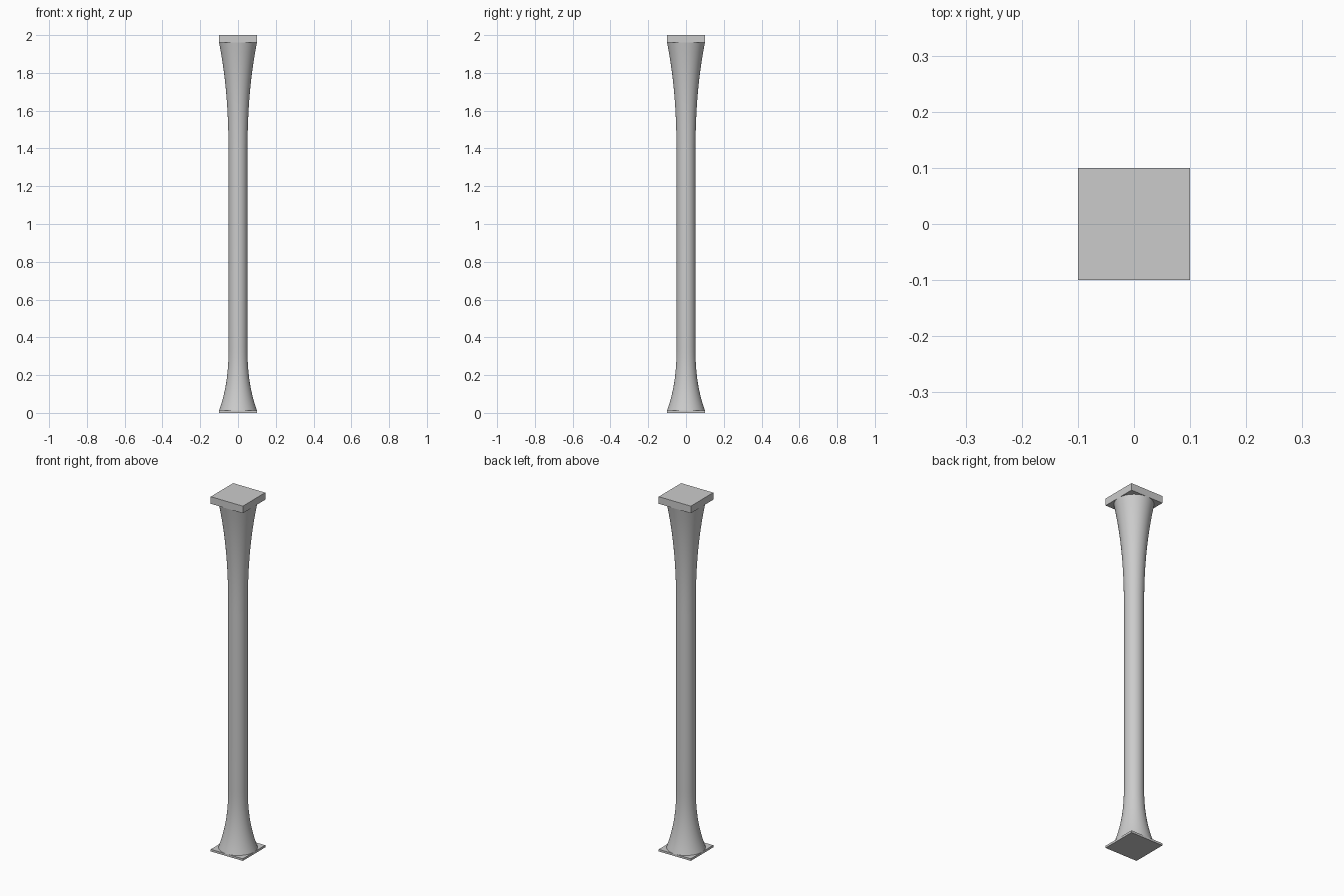
import bpy
import bmesh
import math

cube = bpy.data.objects.get("Cube")
if cube:
    bpy.data.objects.remove(cube, do_unlink=True)

# Single stone colour
stone = bpy.data.materials.new("light grey stone")
stone.use_nodes = True
colour = (0.6, 0.6, 0.6, 1)
stone.diffuse_color = colour
stone.node_tree.nodes["Principled BSDF"].inputs["Base Color"].default_value = colour

HALF = 0.1        # half width of the square slabs
NECK = 0.05       # radius of the straight shaft
BASE_TOP = 0.012
CAP_BOTTOM = 1.96


def finish(name, bm):
    mesh = bpy.data.meshes.new(name)
    bm.to_mesh(mesh)
    bm.free()
    mesh.materials.append(stone)
    obj = bpy.data.objects.new(name, mesh)
    bpy.context.collection.objects.link(obj)
    return obj


def slab(name, low, high):
    bm = bmesh.new()
    bmesh.ops.create_cube(bm, size=1)
    for v in bm.verts:
        v.co.x *= 2 * HALF
        v.co.y *= 2 * HALF
        v.co.z = high if v.co.z > 0 else low
    return finish(name, bm)


def flare(start, end, steps=12):
    """Radius and height pairs from the straight shaft out to a slab."""
    for i in range(steps + 1):
        t = i / steps
        yield NECK + (HALF - NECK) * t ** 2.4, start + (end - start) * t


# Square base plate and capital slab
slab("base_plate", 0, BASE_TOP)
slab("capital_slab", CAP_BOTTOM, 2)

# Round shaft, flaring at both ends
profile = list(flare(0.35, BASE_TOP))[::-1] + list(flare(1.35, CAP_BOTTOM))
bm = bmesh.new()
points = [bm.verts.new((r, 0, z)) for r, z in profile]
edges = [bm.edges.new(pair) for pair in zip(points, points[1:])]
bmesh.ops.spin(bm, geom=points + edges, axis=(0, 0, 1), cent=(0, 0, 0),
               angle=math.tau, steps=48, use_merge=True)
bmesh.ops.remove_doubles(bm, verts=bm.verts, dist=0.0001)
bmesh.ops.recalc_face_normals(bm, faces=bm.faces)
# Make sure the open tube faces outwards
face = bm.faces[:][0]
centre = face.calc_center_median()
if face.normal.x * centre.x + face.normal.y * centre.y < 0:
    bmesh.ops.reverse_faces(bm, faces=bm.faces)
shaft = finish("shaft", bm)
bpy.context.view_layer.objects.active = shaft
shaft.select_set(True)
bpy.ops.object.shade_smooth_by_angle(angle=math.radians(40))
